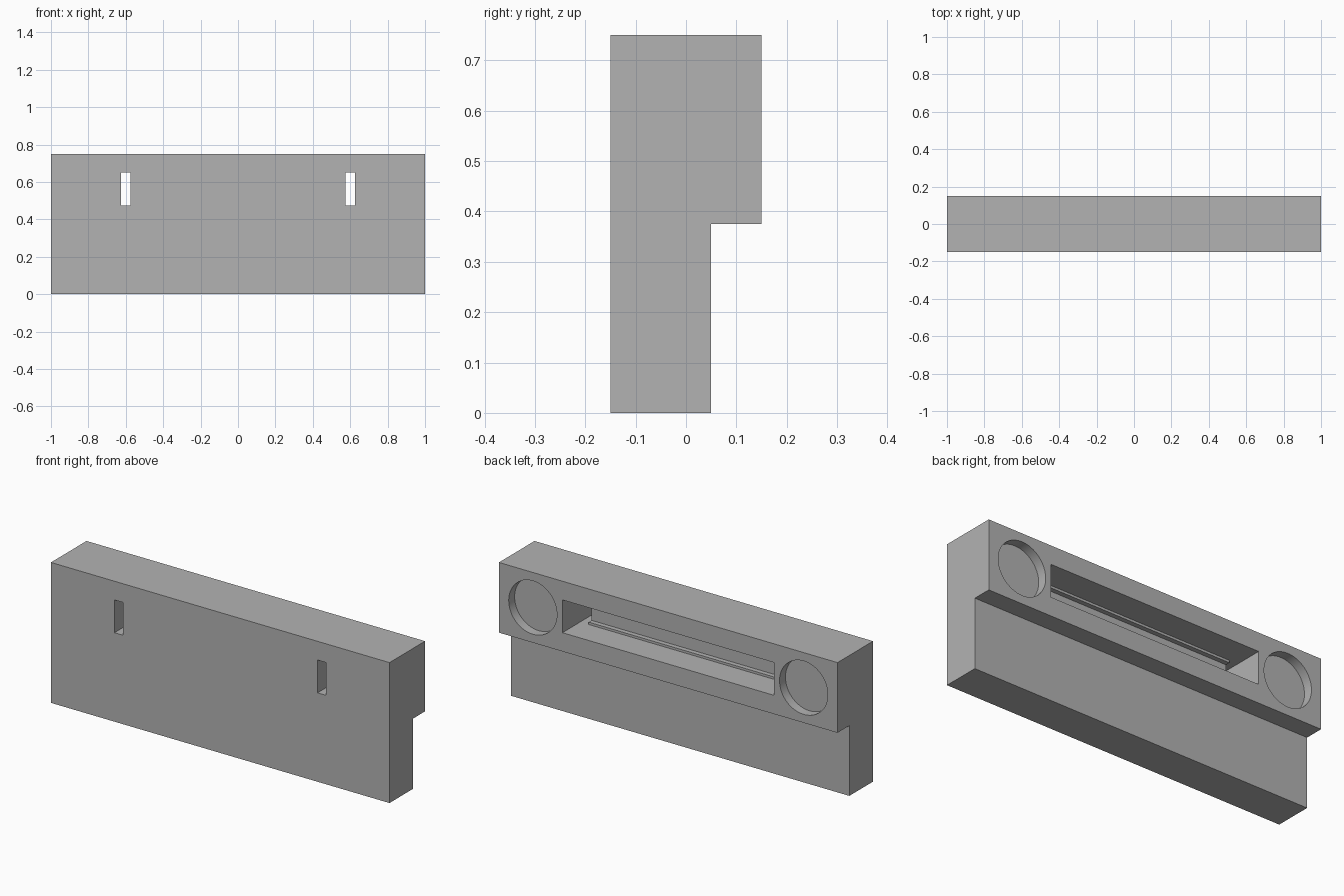
import bpy
import bmesh
import math
from mathutils import Vector

default = bpy.data.objects.get("Cube")
if default:
    bpy.data.objects.remove(default, do_unlink=True)

grey = bpy.data.materials.new("plain grey")
colour = (0.45, 0.45, 0.45, 1)
grey.diffuse_color = colour
grey.use_nodes = True
grey.node_tree.nodes["Principled BSDF"].inputs["Base Color"].default_value = colour


def prism(name, outline, offset):
    """Extrude a closed outline of 3D points along an offset."""
    bm = bmesh.new()
    face = bm.faces.new([bm.verts.new(p) for p in outline])
    extruded = bmesh.ops.extrude_face_region(bm, geom=[face], use_keep_orig=True)
    moved = [g for g in extruded["geom"] if isinstance(g, bmesh.types.BMVert)]
    bmesh.ops.translate(bm, verts=moved, vec=Vector(offset))
    bmesh.ops.recalc_face_normals(bm, faces=bm.faces)
    mesh = bpy.data.meshes.new(name)
    bm.to_mesh(mesh)
    bm.free()
    mesh.materials.append(grey)
    obj = bpy.data.objects.new(name, mesh)
    bpy.context.collection.objects.link(obj)
    return obj


def carve(body, cutter):
    """Subtract a cutter from the body, then discard it."""
    cutter.hide_render = True
    mod = body.modifiers.new("cut", "BOOLEAN")
    mod.operation = "DIFFERENCE"
    mod.solver = "EXACT"
    mod.object = cutter
    bpy.context.view_layer.objects.active = body
    bpy.ops.object.modifier_apply(modifier=mod.name)
    bpy.data.objects.remove(cutter, do_unlink=True)


# Stepped block: thick upper half overhanging a thinner lower half
side = [(-0.15, 0), (0.05, 0), (0.05, 0.375), (0.15, 0.375), (0.15, 0.75), (-0.15, 0.75)]
body = prism("stepped_block", [(-1, y, z) for y, z in side], (2, 0, 0))

# Long rear pocket, with a slot through to the front at each end
half = [(0.575, 0), (0.575, -0.3), (0.625, -0.3), (0.625, 0.3)]
plan = half + [(-x, y) for x, y in reversed(half)]
carve(body, prism("pocket_cutter", [(x, y, 0.475) for x, y in plan], (0, 0, 0.175)))

# Shallow channel in the pocket floor, leaving a thin lip above and below
channel = [(-0.025, 0.4875), (0.075, 0.4875), (0.075, 0.6375), (-0.025, 0.6375)]
carve(body, prism("channel_cutter", [(-0.6, y, z) for y, z in channel], (1.2, 0, 0)))

# Round rear recesses
radius, segments = 0.1425, 64
for sign in (-1, 1):
    angles = [math.tau * i / segments for i in range(segments)]
    ring = [(sign * 0.8 + radius * math.cos(a), 0.1, 0.5625 + radius * math.sin(a)) for a in angles]
    carve(body, prism("recess_cutter", ring, (0, 0.2, 0)))

# Smooth round walls, crisp edges
bpy.ops.object.select_all(action="DESELECT")
body.select_set(True)
bpy.context.view_layer.objects.active = body
bpy.ops.object.shade_smooth_by_angle(angle=math.radians(30))
